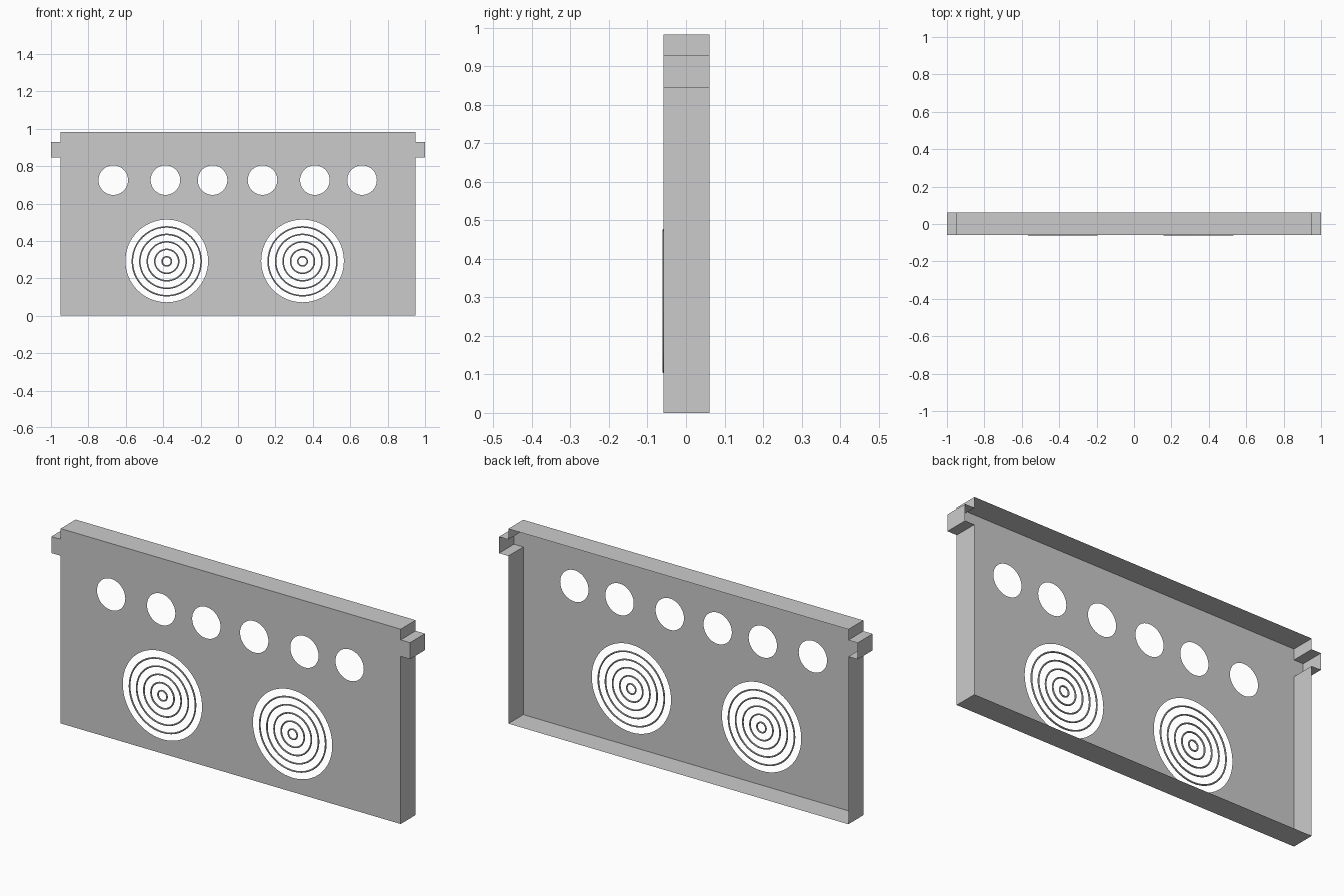
import bpy, bmesh, math
from mathutils import Vector

if "Cube" in bpy.data.objects:
    bpy.data.objects.remove(bpy.data.objects["Cube"])

FRONT, BACK = -0.058, 0.061
SPEAKERS = [(-0.381, 0.291), (0.345, 0.291)]
KNOB_HOLES = [-0.667, -0.388, -0.136, 0.131, 0.411, 0.663]


def finish(name, bm):
    me = bpy.data.meshes.new(name)
    bm.to_mesh(me)
    bm.free()
    ob = bpy.data.objects.new(name, me)
    bpy.context.collection.objects.link(ob)
    return ob


def circle(cx, cz, r, n=48):
    return [(cx + r * math.cos(2 * math.pi * i / n),
             cz + r * math.sin(2 * math.pi * i / n)) for i in range(n)]


def add_loop(bm, pts):
    vs = [bm.verts.new((x, FRONT, z)) for x, z in pts]
    return [bm.edges.new((v, vs[(i + 1) % len(vs)])) for i, v in enumerate(vs)]


# Open-backed panel: outline with side tabs, round holes cut in the front
right = [(0.948, 0), (0.948, 0.845), (1, 0.845), (1, 0.928), (0.948, 0.928), (0.948, 0.982)]
outline = right + [(-x, z) for x, z in reversed(right)]
bm = bmesh.new()
rim = add_loop(bm, outline)
edges = list(rim)
for x in KNOB_HOLES:
    edges += add_loop(bm, circle(x, 0.725, 0.079))
for x, z in SPEAKERS:
    edges += add_loop(bm, circle(x, z + 0.002, 0.221, 64))
bmesh.ops.triangle_fill(bm, use_beauty=True, edges=edges, normal=Vector((0, -1, 0)))

# Rim walls running back from the outline
ext = bmesh.ops.extrude_edge_only(bm, edges=rim)
new = [g for g in ext["geom"] if isinstance(g, bmesh.types.BMVert)]
bmesh.ops.translate(bm, verts=new, vec=(0, BACK - FRONT, 0))
bmesh.ops.recalc_face_normals(bm, faces=bm.faces[:])
finish("front_panel", bm)

# Concentric speaker grille rings
for s, (x, z) in enumerate(SPEAKERS):
    for k, r in enumerate((0.184, 0.144, 0.104, 0.064, 0.025)):
        bpy.ops.mesh.primitive_torus_add(
            major_segments=48, minor_segments=8, major_radius=r, minor_radius=0.004,
            location=(x, FRONT + 0.001, z), rotation=(math.pi / 2, 0, 0))
        ob = bpy.context.object
        ob.name = f"grille_ring_{s + 1}_{k + 1}"
        bpy.ops.object.shade_smooth_by_angle()
